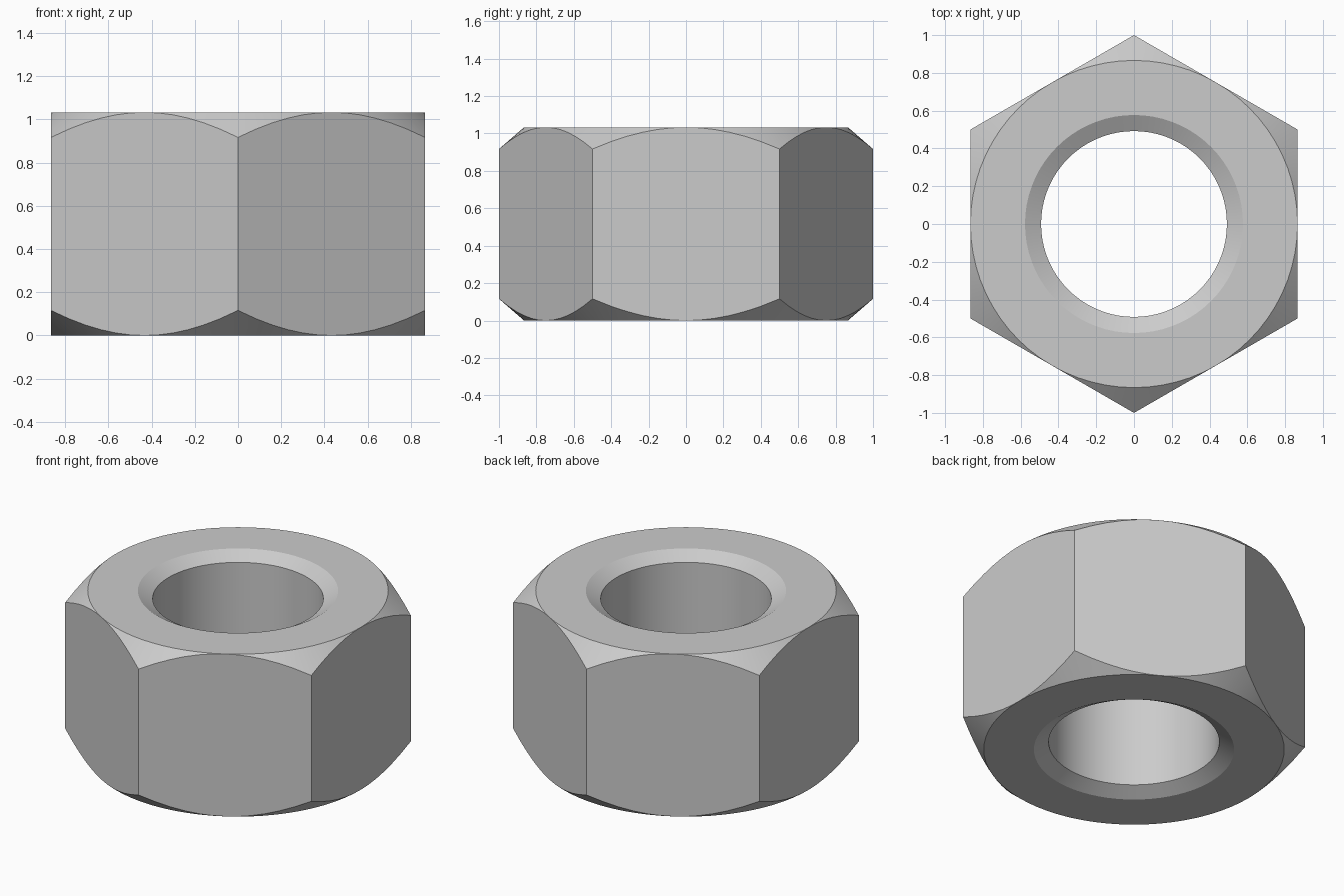
import bpy, bmesh, math

cube = bpy.data.objects.get("Cube")
if cube:
    bpy.data.objects.remove(cube, do_unlink=True)

SEGMENTS = 72
HEIGHT = 1.033
FLAT = math.sqrt(3) / 2      # centre to flat
BORE, BORE_RIM = 0.492, 0.577
BORE_BEVEL = 0.049
CORNER_SLOPE = 0.116 / (1 - FLAT)

# Plain steel colour
steel = bpy.data.materials.new("steel grey")
steel.use_nodes = True
colour = (0.6, 0.6, 0.6, 1)
steel.diffuse_color = colour
steel.node_tree.nodes["Principled BSDF"].inputs["Base Color"].default_value = colour


def section(angle):
    """Closed radial section (radius, height) of the nut at one angle."""
    off_flat = (angle + math.pi / 6) % (math.pi / 3) - math.pi / 6
    side = FLAT / math.cos(off_flat)
    drop = (side - FLAT) * CORNER_SLOPE
    lower = [(BORE, BORE_BEVEL), (BORE_RIM, 0), (FLAT, 0), (side, drop)]
    return lower + [(r, HEIGHT - z) for r, z in reversed(lower)]


# Hexagonal nut: sections swept around the axis, corners cut by a cone
bm = bmesh.new()
rings = []
for i in range(SEGMENTS):
    a = math.tau * i / SEGMENTS
    rings.append([bm.verts.new((r * math.cos(a), r * math.sin(a), z))
                  for r, z in section(a)])
for i, ring in enumerate(rings):
    after = rings[(i + 1) % SEGMENTS]
    for j in range(len(ring)):
        k = (j + 1) % len(ring)
        bm.faces.new((ring[j], after[j], after[k], ring[k]))

# Close the cone cut where it touches the middle of each flat
bmesh.ops.remove_doubles(bm, verts=bm.verts, dist=0.0001)
bmesh.ops.recalc_face_normals(bm, faces=bm.faces)

mesh = bpy.data.meshes.new("hex_nut")
bm.to_mesh(mesh)
bm.free()
mesh.materials.append(steel)
nut = bpy.data.objects.new("hex_nut", mesh)
bpy.context.collection.objects.link(nut)

# Smooth the round surfaces, keep the edges crisp
bpy.context.view_layer.objects.active = nut
nut.select_set(True)
bpy.ops.object.shade_smooth_by_angle(angle=math.radians(20))
